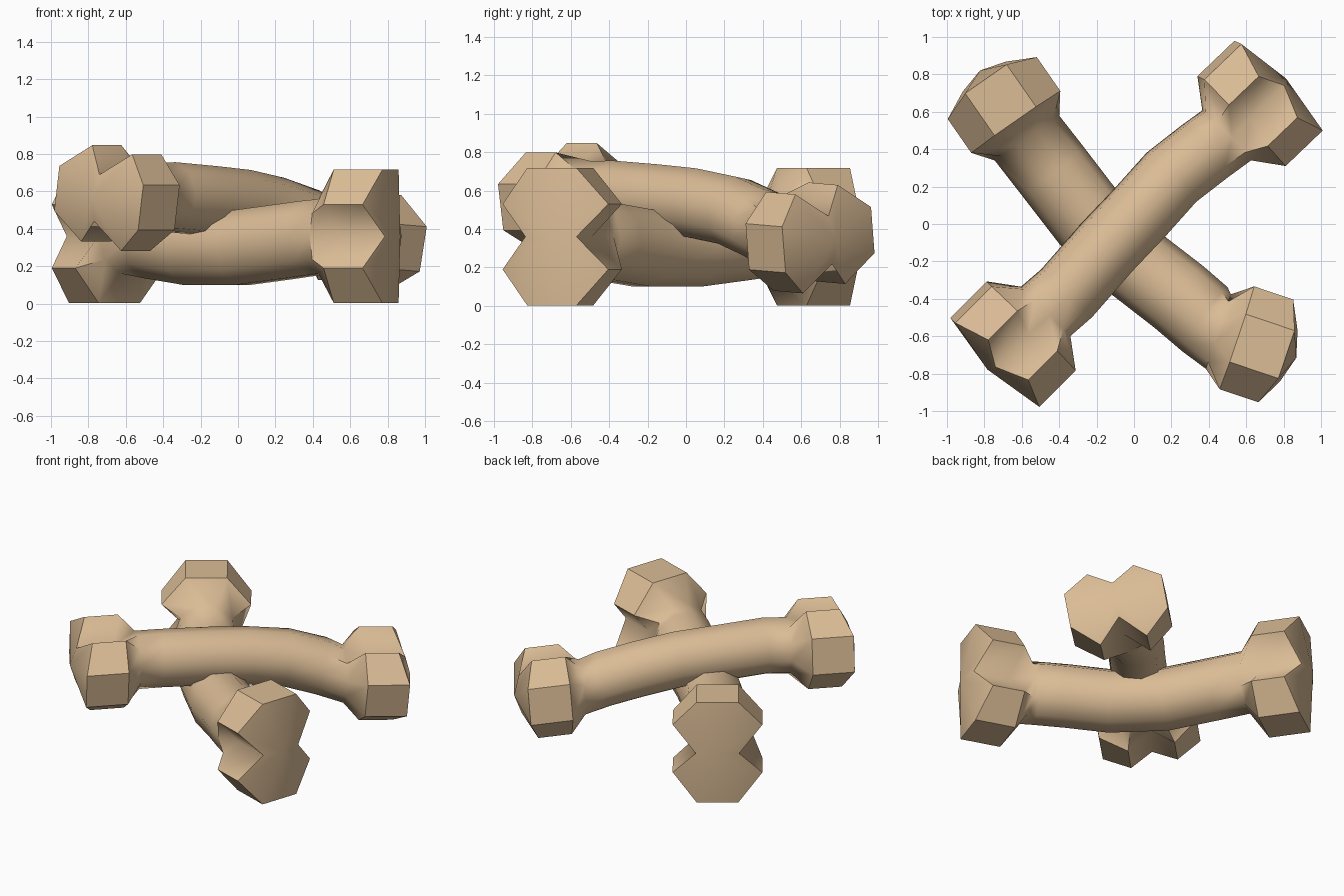
import bpy, bmesh, math
from mathutils import Vector

if "Cube" in bpy.data.objects:
    bpy.data.objects.remove(bpy.data.objects["Cube"])

mat = bpy.data.materials.new("bone_tan")
mat.diffuse_color = (0.71, 0.505, 0.305, 1)
mat.use_nodes = True
mat.node_tree.nodes["Principled BSDF"].inputs["Base Color"].default_value = mat.diffuse_color

# quarter outline of the double knob: (half width, height, back offset, front offset)
WAIST = (0.14, 0.0, 0.04, 0.29)
SIDE = (0.29, 0.17, -0.005, 0.215)
TOP = (0.135, 0.357, 0.0, 0.275)
OUTLINE = [(p, sx, sz) for p, sx, sz in (
    (WAIST, 1, 1), (SIDE, 1, 1), (TOP, 1, 1), (TOP, -1, 1), (SIDE, -1, 1),
    (WAIST, -1, 1), (SIDE, -1, -1), (TOP, -1, -1), (TOP, 1, -1), (SIDE, 1, -1))]


def frame(t, knob):
    """Side and knob directions square to the bone direction t."""
    t = t.normalized()
    s = t.cross(knob).normalized()
    return s, s.cross(t).normalized()


def bone(name, path, ends, knob, radius, size):
    bm = bmesh.new()
    path = [Vector(p) for p in path]
    knob = Vector(knob)
    (base_a, axis_a), (base_b, axis_b) = [(Vector(b), Vector(a).normalized()) for b, a in ends]

    def shaft_ring(c, t):
        s, w = frame(t, knob)
        return [bm.verts.new(c + radius * (s * math.cos(k * math.pi / 5) + w * math.sin(k * math.pi / 5)))
                for k in range(10)]

    def knob_rings(base, axis, t):
        s, w = frame(t, knob)
        back, front = [[bm.verts.new(base + size * (s * p[0] * sx + w * p[1] * sz) + axis * p[i])
                        for p, sx, sz in OUTLINE] for i in (2, 3)]
        # domed end face
        mid = bm.verts.new(base + axis * 0.33)
        for i in range(10):
            bm.faces.new((mid, front[i], front[(i + 1) % 10]))
        return back, front

    # shaft, with a collar just before each knob
    back_a, front_a = knob_rings(base_a, axis_a, -axis_a)
    back_b, front_b = knob_rings(base_b, axis_b, axis_b)
    rings = [front_a, back_a, shaft_ring(base_a - axis_a * 0.11, -axis_a)]
    for i, c in enumerate(path):
        nxt = path[i + 1] if i + 1 < len(path) else base_b
        prv = path[i - 1] if i else base_a
        rings.append(shaft_ring(c, nxt - prv))
    rings += [shaft_ring(base_b - axis_b * 0.11, axis_b), back_b, front_b]
    for a, b in zip(rings, rings[1:]):
        for k in range(10):
            j = (k + 1) % 10
            bm.faces.new((a[k], a[j], b[j], b[k]))
    bmesh.ops.recalc_face_normals(bm, faces=bm.faces)
    # crisp outer edges, soft grooves between the lobes
    for f in bm.faces:
        f.smooth = True
    for e in bm.edges:
        e.smooth = e.calc_face_angle_signed(0) < math.radians(37)
    me = bpy.data.meshes.new(name)
    bm.to_mesh(me)
    bm.free()
    me.materials.append(mat)
    bpy.context.collection.objects.link(bpy.data.objects.new(name, me))


# lower bone, knobs stacked vertically
bone("lower_bone",
     [(-0.44, 0.29, 0.335), (-0.24, 0.03, 0.30), (0.02, -0.22, 0.30), (0.24, -0.39, 0.33), (0.38, -0.51, 0.35)],
     [((-0.635, 0.55, 0.36), (-0.57, 0.82, 0)), ((0.555, -0.61, 0.36), (0.95, -0.32, 0))],
     (0, 0, 1), 0.21, 1.0)

# upper bone, knobs side by side and slightly rolled
bone("upper_bone",
     [(-0.36, -0.37, 0.57), (-0.15, -0.13, 0.55), (0.03, 0.06, 0.53), (0.20, 0.25, 0.49), (0.38, 0.39, 0.425)],
     [((-0.55, -0.545, 0.565), (-0.707, -0.707, 0)), ((0.575, 0.55, 0.36), (0.72, 0.69, -0.06))],
     (0.68, -0.71, -0.16), 0.189, 0.9)
